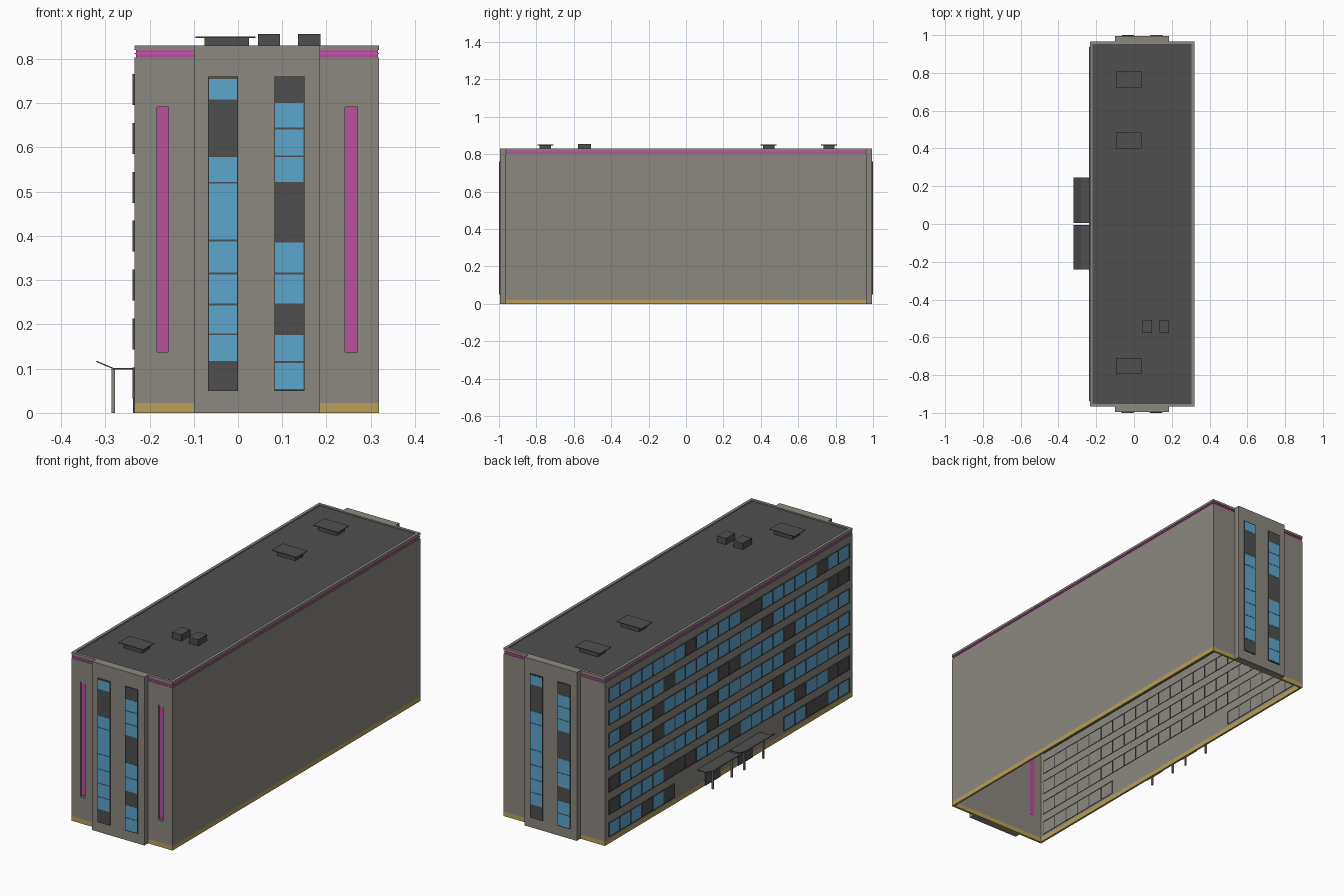
import bpy
import bmesh
from mathutils import Matrix, Vector

cube = bpy.data.objects.get("Cube")
if cube:
    bpy.data.objects.remove(cube, do_unlink=True)


def material(name, rgb):
    m = bpy.data.materials.new(name)
    m.use_nodes = True
    m.diffuse_color = (*rgb, 1)
    m.node_tree.nodes["Principled BSDF"].inputs["Base Color"].default_value = (*rgb, 1)
    return m


WALL = material("wall_grey", (0.262, 0.246, 0.216))
DARK = material("dark_grey", (0.078, 0.078, 0.078))
BLUE = material("glass_blue", (0.107, 0.381, 0.604))
PINK = material("trim_pink", (0.491, 0.078, 0.352))
GOLD = material("base_yellow", (0.479, 0.352, 0.098))


def build(name, boxes, mats):
    """One object from boxes given as (x0, x1, y0, y1, z0, z1, material slot)."""
    bm = bmesh.new()
    for x0, x1, y0, y1, z0, z1, slot in boxes:
        place = Matrix.Translation(((x0 + x1) / 2, (y0 + y1) / 2, (z0 + z1) / 2))
        size = Matrix.Diagonal((x1 - x0, y1 - y0, z1 - z0, 1))
        verts = bmesh.ops.create_cube(bm, size=1, matrix=place @ size)["verts"]
        for f in {f for v in verts for f in v.link_faces}:
            f.material_index = slot
    return finish(name, bm, mats)


def finish(name, bm, mats):
    mesh = bpy.data.meshes.new(name)
    bm.to_mesh(mesh)
    bm.free()
    for m in mats:
        mesh.materials.append(m)
    ob = bpy.data.objects.new(name, mesh)
    bpy.context.collection.objects.link(ob)
    return ob


# Main dimensions
X0, X1, Y, TOP, T = -0.234, 0.319, 0.966, 0.831, 0.01
BAY0, BAY1, BAY_Y = -0.10, 0.185, 0.994
BASE, EAVE = 0.022, 0.803


def ring(name, inset, z0, z1, t, mat):
    """Rectangular band following the outer walls."""
    a, b, c = X0 + inset, X1 - inset, Y - inset
    build(name, [(a, b, -c, -c + t, z0, z1, 0), (a, b, c - t, c, z0, z1, 0),
                 (a, a + t, -c + t, c - t, z0, z1, 0),
                 (b - t, b, -c + t, c - t, z0, z1, 0)], [mat])


# Walls: hollow and open below, the front one with two tall slots
SLOTS = [(-0.183, -0.157), (0.242, 0.270)]
S0, S1 = 0.13, 0.70
walls = [(X0, X1, Y - T, Y, BASE, EAVE, 0),
         (X0, X0 + T, -Y + T, Y - T, BASE, EAVE, 0),
         (X1 - T, X1, -Y + T, Y - T, BASE, EAVE, 0)]
left = X0
for a, b in SLOTS:
    walls += [(left, a, -Y, -Y + T, BASE, EAVE, 0),
              (a, b, -Y, -Y + T, BASE, S0, 0),
              (a, b, -Y, -Y + T, S1, EAVE, 0)]
    left = b
walls.append((left, X1, -Y, -Y + T, BASE, EAVE, 0))
build("walls", walls, [WALL])
build("slot_panels", [(a, b, -Y + T - 0.003, -Y + T + 0.001, S0, S1, 0) for a, b in SLOTS], [PINK])
build("slot_end_blocks", [(a, b, -Y + 0.003, -Y + T, z, z + 0.008, 0)
                          for a, b in SLOTS for z in (S0, S1 - 0.008)], [WALL])

# Base band, roof trim and roof
ring("base_band", 0, 0, BASE, T, GOLD)
ring("trim_band", 0.003, EAVE, 0.82, T, PINK)
ring("trim_line", 0, 0.8115, 0.8135, T, WALL)
ring("parapet", 0, 0.82, TOP, 0.014, WALL)
build("roof", [(X0 + T, X1 - T, -Y + T, Y - T, 0.815, 0.825, 0)], [DARK])

# End bays with two window columns; the back is the front turned half round
LEFT_Z = (0.052, 0.115, 0.178, 0.245, 0.315, 0.39, 0.52, 0.58, 0.707, 0.757)
RIGHT_Z = (0.052, 0.115, 0.178, 0.245, 0.315, 0.387, 0.52, 0.58, 0.643, 0.702, 0.757)
COLUMNS = [(-0.068, 0.0, LEFT_Z, (0, 7)), (0.082, 0.150, RIGHT_Z, (2, 5, 9))]
for end, s in (("front", -1), ("back", 1)):
    def span(y0, y1):
        return tuple(sorted((s * y0, s * y1)))

    build(end + "_bay", [(BAY0, BAY1, *span(Y - T, BAY_Y), 0, TOP, 0)], [WALL])
    boxes = []
    for a, b, levels, dark in COLUMNS:
        if s > 0:
            a, b = BAY0 + BAY1 - b, BAY0 + BAY1 - a
        boxes.append((a, b, *span(BAY_Y, 0.999), 0.05, 0.76, 0))
        for i, (z0, z1) in enumerate(zip(levels, levels[1:])):
            if i not in dark:
                boxes.append((a + 0.002, b - 0.002, *span(0.998, 1.0),
                              z0 + 0.002, z1 - 0.002, 1))
    build(end + "_bay_windows", boxes, [DARK, BLUE])

# Long side windows: seven rows of framed panes, with a gap at the entrance
N, YA, PITCH, W_H = 22, 0.937, 0.0852, 0.07
DARK_PANES = [{3, 5, 18, 19}, {0, 5, 6, 7, 11, 17, 20, 21}, {0, 9, 15}, {4, 9, 16},
              {1, 4, 10, 11, 16}, {5, 14, 20, 21}, {7, 12, 13, 19}]
frames, panes = [], []
BAR = 0.0025
for row, dark in enumerate(DARK_PANES):
    z0 = 0.033 + row * 0.1105
    z1 = z0 + W_H
    for i in range(N):
        if row == 0 and 6 <= i < N - 6:
            continue
        y1 = YA - i * PITCH
        y0 = y1 - PITCH
        xs = (X0 - 0.004, X0 + T + 0.002)
        frames += [(*xs, y0, y0 + BAR, z0, z1, 0), (*xs, y1 - BAR, y1, z0, z1, 0),
                   (*xs, y0 + BAR, y1 - BAR, z0, z0 + BAR, 0),
                   (*xs, y0 + BAR, y1 - BAR, z1 - BAR, z1, 0)]
        panes.append((X0 - 0.002, X0 + 0.001, y0 + BAR, y1 - BAR,
                      z0 + BAR, z1 - BAR, 0 if i in dark else 1))
build("side_window_frames", frames, [DARK])
build("side_window_panes", panes, [DARK, BLUE])

# Entrance: doors, bent canopies and posts
build("entrance_doors", [(X0 - 0.003, X0 + 0.001, c - 0.057, c + 0.057, 0, 0.085, 0)
                         for c in (-0.128, 0.128)], [DARK])
PROFILE = [(X0, 0.098), (-0.28, 0.098), (-0.32, 0.115),
           (-0.32, 0.118), (-0.28, 0.101), (X0, 0.101)]
for side, y0, y1 in (("front", -0.242, -0.006), ("back", 0.006, 0.246)):
    bm = bmesh.new()
    face = bm.faces.new([bm.verts.new((x, y0, z)) for x, z in PROFILE])
    out = bmesh.ops.extrude_face_region(bm, geom=[face])["geom"]
    bmesh.ops.translate(bm, vec=Vector((0, y1 - y0, 0)),
                        verts=[g for g in out if isinstance(g, bmesh.types.BMVert)])
    bmesh.ops.recalc_face_normals(bm, faces=bm.faces)
    finish(side + "_canopy", bm, [DARK])
build("canopy_posts", [(-0.286, -0.278, y - 0.004, y + 0.004, 0, 0.099, 0)
                       for y in (-0.2, -0.05, 0.045, 0.195)], [WALL])

# Roof vents with flat caps, and two plain boxes
vents = []
for y in (-0.752, 0.442, 0.765):
    vents += [(-0.076, 0.025, y - 0.03, y + 0.03, 0.82, 0.848, 0),
              (-0.096, 0.040, y - 0.043, y + 0.043, 0.848, 0.851, 0)]
build("roof_vents", vents, [DARK])
build("roof_boxes", [(x, x + 0.05, -0.577, -0.507, 0.82, 0.856, 0)
                     for x in (0.045, 0.136)], [DARK])
